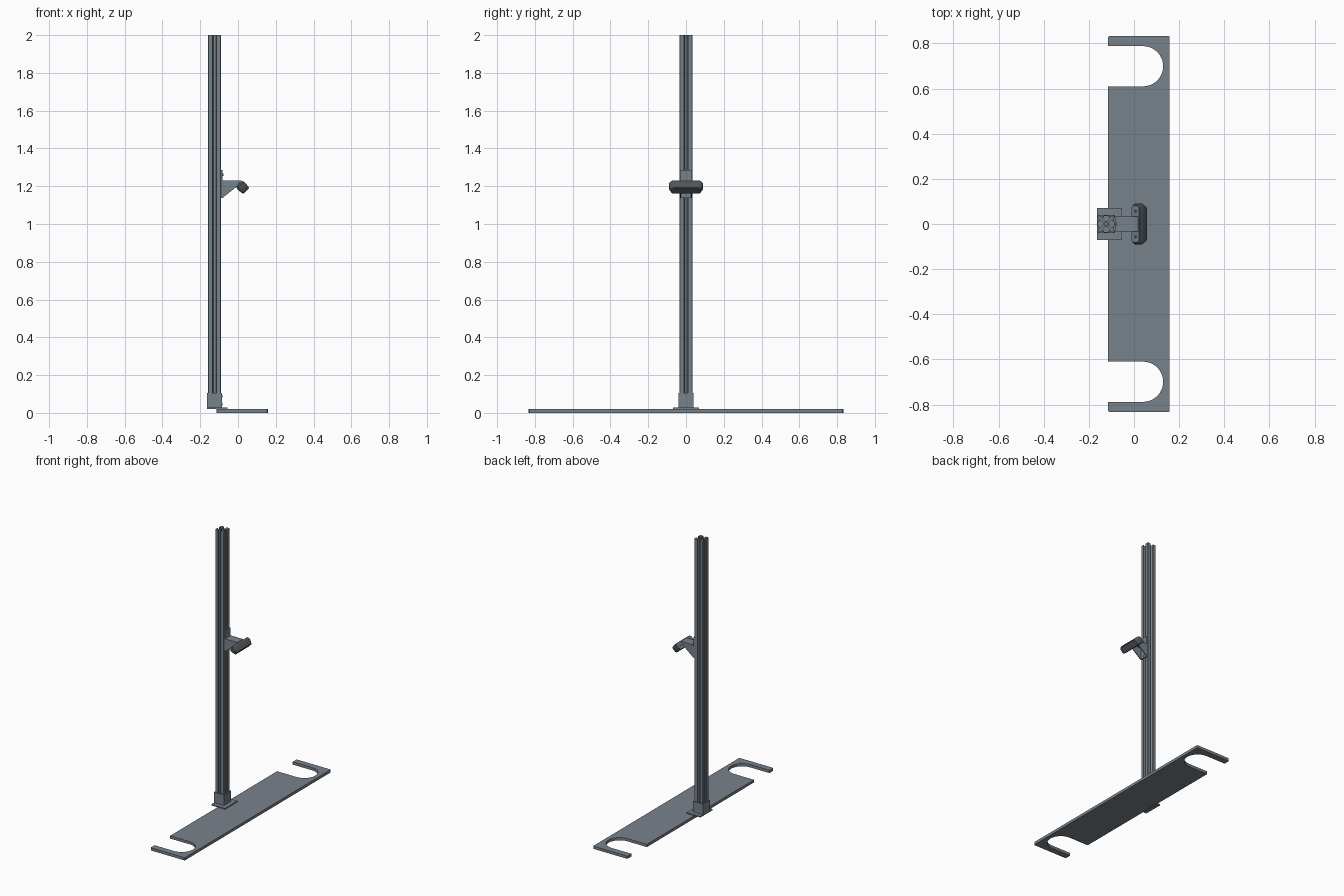
import bpy, bmesh, math
from mathutils import Vector

if "Cube" in bpy.data.objects:
    bpy.data.objects.remove(bpy.data.objects["Cube"])


def material(name, rgb):
    m = bpy.data.materials.new(name)
    m.use_nodes = True
    m.diffuse_color = (*rgb, 1)
    m.node_tree.nodes["Principled BSDF"].inputs["Base Color"].default_value = (*rgb, 1)
    return m


grey = material("slate grey", (0.19, 0.225, 0.26))
dark = material("dark grey", (0.085, 0.095, 0.105))

X, Y, Z = Vector((1, 0, 0)), Vector((0, 1, 0)), Vector((0, 0, 1))


def loft(name, rings, mat=grey):
    """Closed solid through rings of 3D points."""
    bm = bmesh.new()
    vs = [[bm.verts.new(p) for p in r] for r in rings]
    n = len(vs[0])
    for a, b in zip(vs, vs[1:]):
        for i in range(n):
            j = (i + 1) % n
            bm.faces.new((a[i], a[j], b[j], b[i]))
    bm.faces.new(vs[0][::-1])
    bm.faces.new(vs[-1])
    bmesh.ops.recalc_face_normals(bm, faces=bm.faces)
    me = bpy.data.meshes.new(name)
    bm.to_mesh(me)
    bm.free()
    ob = bpy.data.objects.new(name, me)
    bpy.context.collection.objects.link(ob)
    me.materials.append(mat)
    return ob


def prism(name, pts, origin, u, v, w, depth, mat=grey):
    base = [Vector(origin) + u * a + v * b for a, b in pts]
    return loft(name, [base, [p + w * depth for p in base]], mat)


def box(name, x0, x1, y0, y1, z0, z1, mat=grey):
    return prism(name, [(x0, y0), (x1, y0), (x1, y1), (x0, y1)], (0, 0, z0), X, Y, Z, z1 - z0, mat)


def circle(r, n=16, cx=0, cy=0):
    return [(cx + r * math.cos(2 * math.pi * i / n), cy + r * math.sin(2 * math.pi * i / n))
            for i in range(n)]


def rounded(hx, hy, r, n=5):
    pts = []
    for k, (sx, sy) in enumerate([(1, 1), (-1, 1), (-1, -1), (1, -1)]):
        for i in range(n + 1):
            a = math.pi / 2 * (k + i / n)
            pts.append((sx * (hx - r) + r * math.cos(a), sy * (hy - r) + r * math.sin(a)))
    return pts


def cut(ob, cutter):
    cutter.hide_render = True
    cutter.hide_set(True)
    m = ob.modifiers.new("cut", "BOOLEAN")
    m.operation, m.solver, m.object = "DIFFERENCE", "EXACT", cutter
    bpy.context.view_layer.objects.active = ob
    bpy.ops.object.modifier_apply(modifier=m.name)
    bpy.data.objects.remove(cutter)


def smooth(ob):
    bpy.ops.object.select_all(action="DESELECT")
    ob.select_set(True)
    bpy.context.view_layer.objects.active = ob
    bpy.ops.object.shade_smooth_by_angle(angle=math.radians(30))


# Floor plate with a round-ended notch at each end
L, R, H = -0.115, 0.158, 0.833
cx, cy, r = 0.040, 0.699, 0.089


def notch(sign):
    arc = [(cx + r * math.cos(a), sign * cy + r * math.sin(a))
           for a in [math.pi * (i / 24 - 0.5) for i in range(25)]]
    return [(L, sign * cy - r)] + arc + [(L, sign * cy + r)]


c = 0.005
outline = [(R - c, -H), (R, -H + c), (R, H - c), (R - c, H), (L + c, H), (L, H - c)]
outline += notch(1)[::-1] + notch(-1)[::-1] + [(L, -H + c), (L + c, -H)]
floor_plate = prism("floor_plate", outline, (0, 0, 0), X, Y, Z, 0.02)
smooth(floor_plate)

# Slotted square column
PX, s = -0.124, 0.0345
side = [(s - 0.003, -s), (s, -s + 0.003), (s, -0.010), (0.028, -0.010), (0.028, -0.019),
        (0.0135, -0.0065), (0.0135, 0.0065), (0.028, 0.019), (0.028, 0.010), (s, 0.010),
        (s, s - 0.003)]
profile = []
for k in range(4):
    ca, sa = [(1, 0), (0, 1), (-1, 0), (0, -1)][k]
    profile += [(x * ca - y * sa, x * sa + y * ca) for x, y in side[1:]]
column = prism("column", profile, (PX, 0, 0.027), X, Y, Z, 1.973)
cut(column, prism("bore", circle(0.008), (PX, 0, 1.8), X, Y, Z, 0.3))

# Column foot: flange and four-walled collar
box("foot_flange", -0.164, -0.055, -0.07, 0.07, 0.02, 0.028)
o = 0.0395
for sign, label in ((1, "left"), (-1, "right")):
    a, b = sorted((sign * s, sign * o))
    box("foot_collar_" + label, PX - o, PX + o, a, b, 0.028, 0.105)
box("foot_collar_inner", PX + s, PX + o, -s, s, 0.028, 0.105)
box("foot_collar_outer", PX - o, PX - s, -s, s, 0.028, 0.105)
for z in (0.045, 0.088):
    smooth(prism("foot_screw", circle(0.007), (PX + o, 0, z), Y, Z, X, 0.002))

# Arm bracket: back plate, shelf, two side gussets
box("bracket_back_plate", -0.0895, -0.081, -0.031, 0.031, 1.137, 1.286)
for z in (1.155, 1.26):
    smooth(prism("bracket_screw", circle(0.007), (-0.081, 0, z), Y, Z, X, 0.003))
box("bracket_shelf", -0.081, 0.018, -0.033, 0.033, 1.222, 1.23)
gusset = [(-0.083, 1.137), (-0.013, 1.193), (0.016, 1.222), (-0.083, 1.222)]
for y in (-0.033, 0.027):
    prism("bracket_gusset", gusset, (0, y, 0), X, Z, Y, 0.006)

# Tilted sensor head with its mounting plate
V = Vector((1, 0, 1)).normalized()
W = Vector((1, 0, -1)).normalized()
back = Vector((0.006, 0, 1.2125))


def ring(d, hy, hv, rad):
    return [back + W * d + Y * a + V * b for a, b in rounded(hy, hv, rad)]


head = loft("sensor_head", [ring(0.004, 0.085, 0.024, 0.014), ring(0.010, 0.091, 0.026, 0.016),
                            ring(0.026, 0.091, 0.026, 0.016), ring(0.050, 0.079, 0.023, 0.014),
                            ring(0.053, 0.076, 0.020, 0.012)], dark)
smooth(head)
mount = loft("head_mounting_plate", [ring(-0.001, 0.083, 0.023, 0.013),
                                     ring(0.004, 0.083, 0.023, 0.013)])
smooth(mount)
for y in (-0.056, 0.056):
    smooth(prism("head_screw", circle(0.007), back + Y * y - W * 0.001, Y, V, -W, 0.002, dark))
